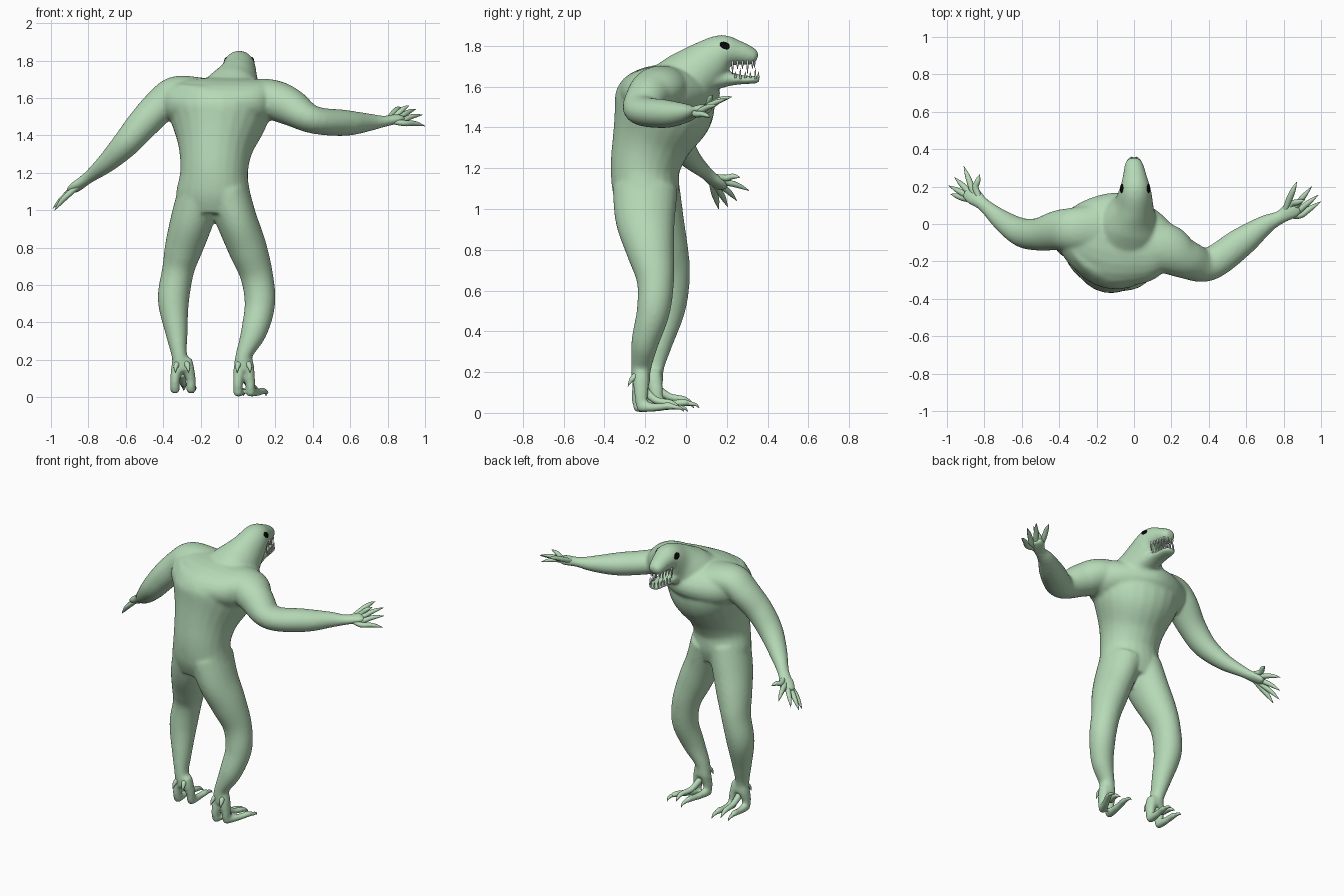
import bpy, bmesh, math
from mathutils import Vector, Matrix


def material(name, col):
    m = bpy.data.materials.new(name)
    m.diffuse_color = (*col, 1)
    return m


GREEN = material("pale green skin", (0.47, 0.70, 0.475))
BLACK = material("black eye", (0.002, 0.002, 0.002))
WHITE = material("tooth white", (0.75, 0.75, 0.73))


def catmull(a, b, c, d, t):
    return tuple(0.5 * (2*q + (r-p)*t + (2*p-5*q+4*r-s)*t*t + (3*q-p-3*r+s)*t**3)
                 for p, q, r, s in zip(a, b, c, d))


def tube(bm, pts, ref, sides=24, steps=6):
    """Loft ellipses along points (x, y, z, half width, half height)."""
    ref = Vector(ref)
    n = len(pts)
    rows = []
    for i in range(n - 1):
        q = [pts[max(i-1, 0)], pts[i], pts[i+1], pts[min(i+2, n-1)]]
        rows += [catmull(*q, k / steps) for k in range(steps)]
    rows.append(pts[-1])
    rings = []
    for i, r in enumerate(rows):
        t = Vector(rows[min(i+1, len(rows)-1)][:3]) - Vector(rows[max(i-1, 0)][:3])
        t.normalize()
        side = t.cross(ref).normalized()
        up = side.cross(t)
        w, h = max(r[3], 0.001), max(r[4], 0.001)
        rings.append([bm.verts.new(Vector(r[:3]) + side*w*math.cos(a) + up*h*math.sin(a))
                      for a in (2*math.pi*k/sides for k in range(sides))])
    for a, b in zip(rings, rings[1:]):
        for k in range(sides):
            j = (k + 1) % sides
            bm.faces.new((a[k], a[j], b[j], b[k]))
    bm.faces.new(rings[0])
    bm.faces.new(rings[-1])


def finish(bm, name, mat):
    bmesh.ops.recalc_face_normals(bm, faces=bm.faces)
    for f in bm.faces:
        f.smooth = True
    me = bpy.data.meshes.new(name)
    bm.to_mesh(me)
    bm.free()
    me.materials.append(mat)
    ob = bpy.data.objects.new(name, me)
    bpy.context.collection.objects.link(ob)
    return ob


Z, Y = (0, 0, 1), (0, 1, 0)

# Body: overlapping lofts fused into one skin
bm = bmesh.new()
# torso, turned slightly
tube(bm, [(-.135, -.19, .99, .17, .13), (-.133, -.195, 1.08, .2, .16),
          (-.128, -.2, 1.2, .182, .17), (-.12, -.17, 1.33, .2, .195),
          (-.105, -.115, 1.48, .262, .245), (-.1, -.09, 1.58, .28, .23),
          (-.09, -.08, 1.65, .25, .175), (-.09, -.08, 1.70, .15, .08)], (.2, 1, 0))
# chest and shoulder mass across the body
tube(bm, [(-.4, -.03, 1.6, .06, .06), (-.35, -.04, 1.59, .135, .105),
          (-.25, -.06, 1.57, .21, .135), (-.1, -.085, 1.57, .255, .14),
          (.05, -.115, 1.575, .215, .13), (.16, -.135, 1.585, .15, .11),
          (.22, -.15, 1.585, .06, .06)], Z)
# neck, head and upper jaw
tube(bm, [(-.06, -.15, 1.56, .2, .12), (-.03, 0, 1.63, .165, .145),
          (-.002, .1, 1.71, .108, .12), (.006, .18, 1.767, .086, .09),
          (.004, .25, 1.767, .066, .062), (0, .31, 1.752, .052, .047),
          (0, .34, 1.742, .04, .034), (0, .35, 1.738, .02, .016)], Z)
# lower jaw
tube(bm, [(0, .1, 1.63, .085, .06), (0, .2, 1.638, .062, .038),
          (0, .28, 1.634, .05, .022), (0, .34, 1.635, .042, .02),
          (0, .362, 1.638, .024, .014)], Z)
# arm stretched out
tube(bm, [(-.02, -.1, 1.59, .14, .11), (.16, -.13, 1.595, .137, .107),
          (.27, -.185, 1.557, .107, .102), (.4, -.215, 1.485, .09, .075),
          (.57, -.1, 1.467, .08, .07), (.7, -.005, 1.47, .053, .048),
          (.78, .035, 1.475, .037, .031), (.84, .075, 1.487, .05, .027),
          (.875, .1, 1.492, .043, .02)], Z)
# arm hanging down
tube(bm, [(-.2, -.03, 1.61, .14, .1), (-.33, -.03, 1.625, .118, .092),
          (-.41, -.035, 1.565, .107, .092), (-.51, -.055, 1.46, .088, .085),
          (-.6, -.045, 1.355, .078, .073), (-.7, .015, 1.255, .058, .053),
          (-.8, .1, 1.175, .037, .033), (-.86, .15, 1.13, .05, .027),
          (-.89, .18, 1.105, .043, .02)], Z)
# legs
tube(bm, [(-.2, -.18, 1.1, .12, .15), (-.245, -.15, .95, .115, .14),
          (-.29, -.105, .8, .102, .117), (-.32, -.08, .68, .086, .1),
          (-.345, -.09, .52, .084, .09), (-.328, -.13, .34, .059, .064),
          (-.313, -.155, .22, .042, .048), (-.297, -.155, .14, .056, .044)], Y)
tube(bm, [(-.06, -.2, 1.1, .12, .16), (-.008, -.2, .95, .11, .147),
          (.05, -.175, .8, .104, .12), (.1, -.15, .65, .088, .092),
          (.117, -.16, .5, .082, .082), (.085, -.2, .35, .07, .068),
          (.03, -.22, .22, .044, .05), (.03, -.22, .14, .058, .044)], Y)

# Feet fused to the skin: (ankle, floor height, [(heel xy, toe tip xy)])
feet = [((-.3, -.155, .16), .045, [((-.337, -.165), (-.342, .0)),
                                   ((-.252, -.145), (-.238, .025))]),
        ((.03, -.22, .16), .028, [((.0, -.235), (.03, -.03)),
                                  ((.066, -.22), (.15, -.05))])]
claws = bmesh.new()
for (x, y, z), low, toes in feet:
    for heel, tip in toes:
        h, t = Vector((*heel, low)), Vector((*tip, low))
        sx = x + (h.x - x) * .7
        # pillar from ankle to heel
        tube(bm, [(sx, y, z + .05, .022, .032), (sx, y, z, .032, .04),
                  (h.x, h.y, low + .05, .027, .034), (h.x, h.y, low + .005, .024, .026),
                  (h.x, h.y, low - .01, .016, .016)], Y, 14, 4)
        # toe running forward with knuckle
        back, p, q = h.lerp(t, -.1), h.lerp(t, .5), h.lerp(t, .8)
        tube(bm, [(*back, .016, .016), (*h, .027, .027), (*p, .024, .021),
                  (q.x, q.y, low + .006, .022, .02), (*t, .016, .014)], Z, 14, 4)
        # claw
        tube(claws, [(q.x, q.y, low + .006, .012, .012), (t.x, t.y, low, .012, .011),
                     (t.x, t.y + .025, low - .006, .007, .007),
                     (t.x, t.y + .04, low - .022, .001, .001)], Z, 10, 4)
    # short middle toe and heel spurs
    fx = sum(t[1][0] for t in toes) / 2
    tube(claws, [(x, y, z - .03, .022, .022), (x * .5 + fx * .5, y + .07, low + .035, .018, .018),
                 (fx, y + .15, low + .02, .015, .014), (fx, y + .2, low - .01, .001, .001)],
         Z, 12, 4)
    for s in (-1, 1):
        tube(claws, [(x + s*.015, y - .01, z + .03, .022, .022),
                     (x + s*.032, y - .045, z + .005, .013, .013),
                     (x + s*.035, y - .065, z - .03, .001, .001)], Z, 10, 4)
body = finish(bm, "body", GREEN)
finish(claws, "toe_claws_and_spurs", GREEN)
mod = body.modifiers.new("fuse", 'REMESH')
mod.mode = 'VOXEL'
mod.voxel_size = 0.0085
mod.use_smooth_shade = True
mod = body.modifiers.new("soften", 'SMOOTH')
mod.factor = 0.5
mod.iterations = 18

# Clawed fingers fanned from each palm: (wrist, palm centre, knuckle spread, tips)
hands = {
    "right_fingers": ((.8, .05, 1.48), (.855, .085, 1.49), (.035, -.05, -.03),
                      [(.87, .225, 1.55), (.915, .13, 1.56), (.95, .2, 1.54),
                       (.985, .155, 1.51), (1.0, .12, 1.45)]),
    "left_fingers": ((-.82, .12, 1.16), (-.875, .165, 1.12), (-.035, -.035, -.04),
                     [(-.825, .265, 1.155), (-.91, .31, 1.09), (-.96, .25, 1.04),
                      (-.99, .205, 1.01), (-.98, .16, 1.0)]),
}
for name, (wrist, palm, spread, tips) in hands.items():
    bm = bmesh.new()
    for i, tip in enumerate(tips):
        a = Vector(palm) + Vector(spread) * (i - 2) * 0.4
        b = Vector(tip)
        m = a.lerp(b, 0.45) + Vector((0, 0, .006))
        e = a.lerp(b, 0.72) + Vector((0, 0, .005))
        tube(bm, [(*wrist, .014, .014), (*a, .017, .016), (*m, .015, .014),
                  (*e, .010, .010), (*b, .001, .001)], Z, 12, 4)
    finish(bm, name, GREEN)

# Eyes
bm = bmesh.new()
for s in (-1, 1):
    bmesh.ops.create_uvsphere(bm, u_segments=20, v_segments=12, radius=1,
                              matrix=Matrix.Translation((.006 + s*.069, .19, 1.8))
                              @ Matrix.Rotation(-.4, 4, 'X')
                              @ Matrix.Rotation(-s*.35, 4, 'Y')
                              @ Matrix.Diagonal((.011, .027, .02, 1)))
finish(bm, "eyes", BLACK)

# Teeth around both jaws, with longer fangs
bm = bmesh.new()


def tooth(x, y, z, length, r):
    tube(bm, [(x, y, z - length * .3, r, r), (x, y, z + length * .4, r * .7, r * .7),
              (x * .97, y, z + length, .0008, .0008)], Y, 8, 3)


for s in (-1, 1):
    for i in range(5):
        f = i / 4
        y = .228 + .098 * f
        wide = .053 - .02 * f
        tooth(s * wide, y, 1.715 + .003 * f, -.055 if i in (0, 3) else -.03, .0065)
        tooth(s * (wide - .002), y + .014, 1.65, .042 if i in (1, 4) else .024, .0055)
    tooth(s * .012, .336, 1.72, -.028, .0055)
    tooth(s * .012, .355, 1.648, .026, .0055)
finish(bm, "teeth", WHITE)
